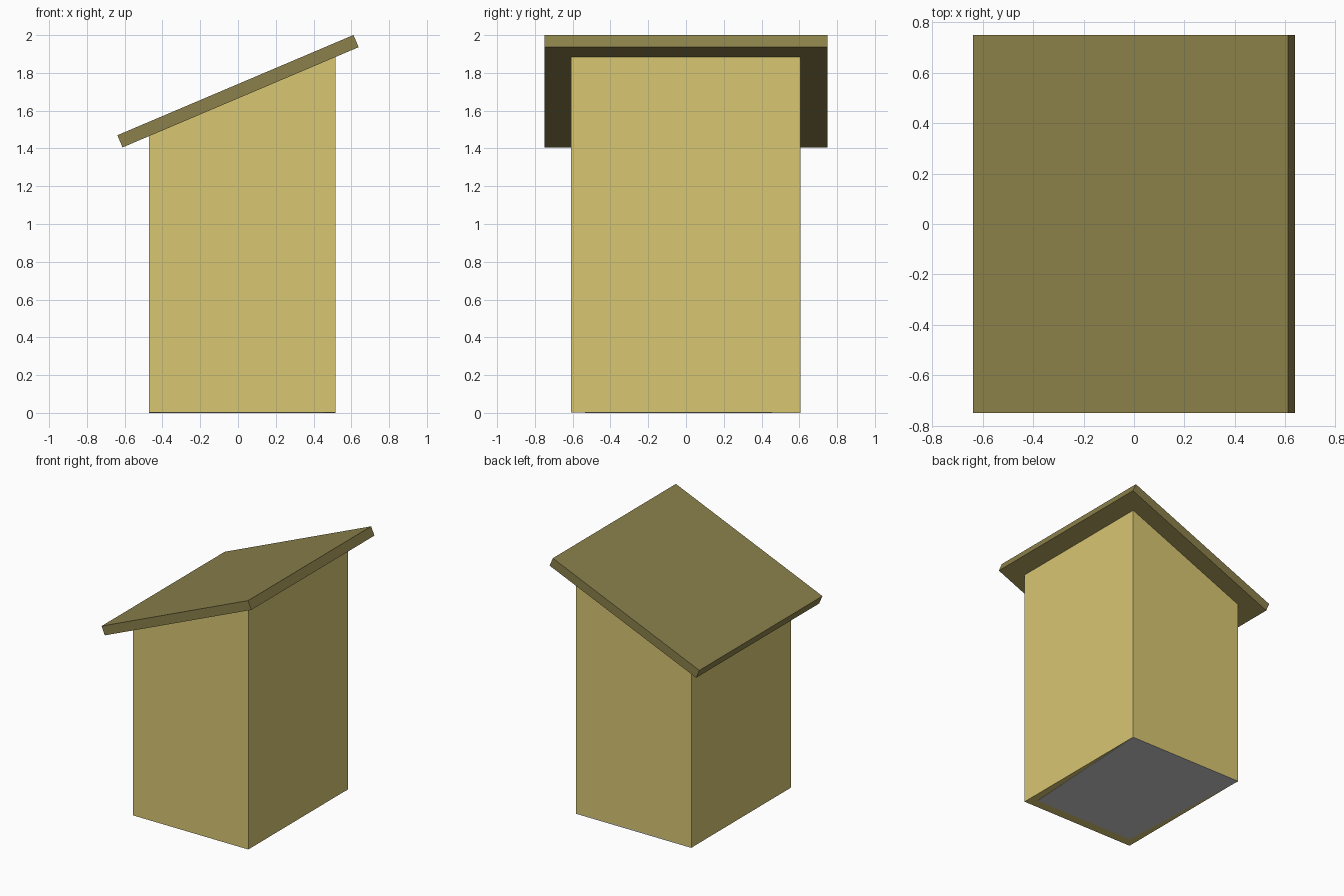
import bpy, bmesh, math
from mathutils import Matrix

if "Cube" in bpy.data.objects:
    bpy.data.objects.remove(bpy.data.objects["Cube"])


def material(name, rgb):
    m = bpy.data.materials.new(name)
    m.diffuse_color = (*rgb, 1)
    m.use_nodes = True
    m.node_tree.nodes["Principled BSDF"].inputs["Base Color"].default_value = m.diffuse_color
    return m


def add_object(name, bm, mat=None):
    bmesh.ops.recalc_face_normals(bm, faces=bm.faces)
    me = bpy.data.meshes.new(name)
    bm.to_mesh(me)
    bm.free()
    ob = bpy.data.objects.new(name, me)
    bpy.context.collection.objects.link(ob)
    if mat:
        me.materials.append(mat)
    return ob


def prism(name, points, offset, mat=None):
    # Extrude a flat outline along an offset vector
    bm = bmesh.new()
    face = bm.faces.new([bm.verts.new(p) for p in points])
    ext = bmesh.ops.extrude_face_region(bm, geom=[face])
    verts = [v for v in ext["geom"] if isinstance(v, bmesh.types.BMVert)]
    bmesh.ops.translate(bm, verts=verts, vec=offset)
    return add_object(name, bm, mat)


yellow = material("wall_yellow", (0.69, 0.57, 0.17))
olive = material("roof_olive", (0.258, 0.216, 0.069))

PITCH = math.radians(23)
ROOF_Z, ROOF_T = 1.703, 0.07
X0, X1, Y0, Y1 = -0.47, 0.515, -0.61, 0.605


def underside(x):
    return ROOF_Z - ROOF_T / 2 / math.cos(PITCH) + x * math.tan(PITCH)


# Walls: body with a sloped top meeting the roof underside
prism("walls",
      [(X0, Y0, 0.002), (X1, Y0, 0.002),
       (X1, Y0, underside(X1) + 0.005), (X0, Y0, underside(X0) + 0.005)],
      (0, Y1 - Y0, 0), yellow)

# Floor panel: grey, inset at the front, reaching the rear edge
prism("floor_panel",
      [(X0, Y1, 0), (X1, Y1, 0), (X1 - 0.06, Y0 + 0.075, 0), (X0 + 0.06, Y0 + 0.075, 0)],
      (0, 0, 0.01))

# Roof: a single tilted slab overhanging all sides
bm = bmesh.new()
bmesh.ops.create_cube(bm, size=1, matrix=(
    Matrix.Translation((0, 0, ROOF_Z))
    @ Matrix.Rotation(-PITCH, 4, 'Y')
    @ Matrix.Diagonal((1.358, 1.5, ROOF_T, 1))))
add_object("roof", bm, olive)
